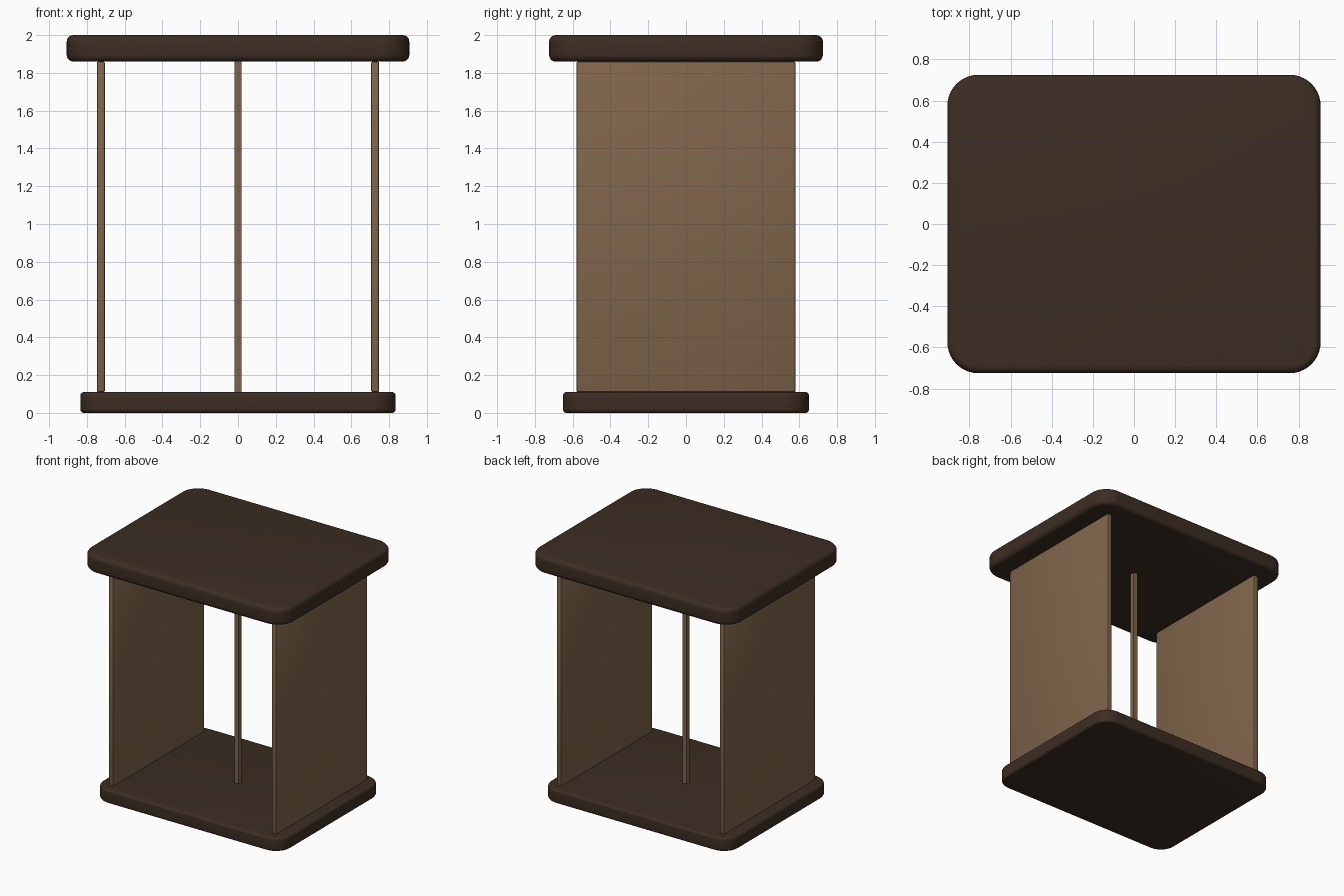
import bpy, bmesh, math

if "Cube" in bpy.data.objects:
    bpy.data.objects.remove(bpy.data.objects["Cube"])


def material(name, rgb):
    m = bpy.data.materials.new(name)
    lin = [((c / 255 + 0.055) / 1.055) ** 2.4 for c in rgb]
    m.diffuse_color = (*lin, 1)
    m.use_nodes = True
    m.node_tree.nodes["Principled BSDF"].inputs["Base Color"].default_value = m.diffuse_color
    return m


DARK = material("dark_wood", (60, 45, 35))
LIGHT = material("light_wood", (128, 101, 75))


def finish(name, bm, mat):
    bmesh.ops.recalc_face_normals(bm, faces=bm.faces)
    me = bpy.data.meshes.new(name)
    bm.to_mesh(me)
    bm.free()
    me.materials.append(mat)
    ob = bpy.data.objects.new(name, me)
    bpy.context.collection.objects.link(ob)
    bpy.ops.object.select_all(action='DESELECT')
    ob.select_set(True)
    bpy.context.view_layer.objects.active = ob
    bpy.ops.object.shade_smooth_by_angle(angle=math.radians(35))
    return ob


def box(hx, hy, z0, z1, cx=0):
    bm = bmesh.new()
    bmesh.ops.create_cube(bm, size=1)
    for v in bm.verts:
        v.co = (cx + v.co.x * 2 * hx, v.co.y * 2 * hy, (z0 + z1) / 2 + v.co.z * (z1 - z0))
    return bm


def slab(name, hx, hy, z0, z1, corner, edge):
    """Board with rounded corners in plan and softened rims."""
    bm = box(hx, hy, z0, z1)
    upright = [e for e in bm.edges if abs(e.verts[0].co.z - e.verts[1].co.z) > 0.01]
    bmesh.ops.bevel(bm, geom=upright, offset=corner, segments=10, profile=0.5, affect='EDGES')
    rims = [e for e in bm.edges if abs(e.verts[0].co.z - e.verts[1].co.z) < 0.001]
    bmesh.ops.bevel(bm, geom=rims, offset=edge, segments=5, profile=0.5, affect='EDGES')
    return finish(name, bm, DARK)


# Base and roof boards
slab("base_board", 0.835, 0.652, 0, 0.11, 0.13, 0.02)
slab("roof_board", 0.907, 0.725, 1.86, 2.0, 0.15, 0.035)

# Side panels with slightly softened edges
for side, cx in (("left", -0.726), ("right", 0.726)):
    bm = box(0.021, 0.58, 0.11, 1.86, cx)
    bmesh.ops.bevel(bm, geom=bm.edges[:], offset=0.008, segments=2, profile=0.5, affect='EDGES')
    finish(side + "_panel", bm, LIGHT)

# Centre post
finish("centre_post", box(0.018, 0.018, 0.11, 1.86), LIGHT)
